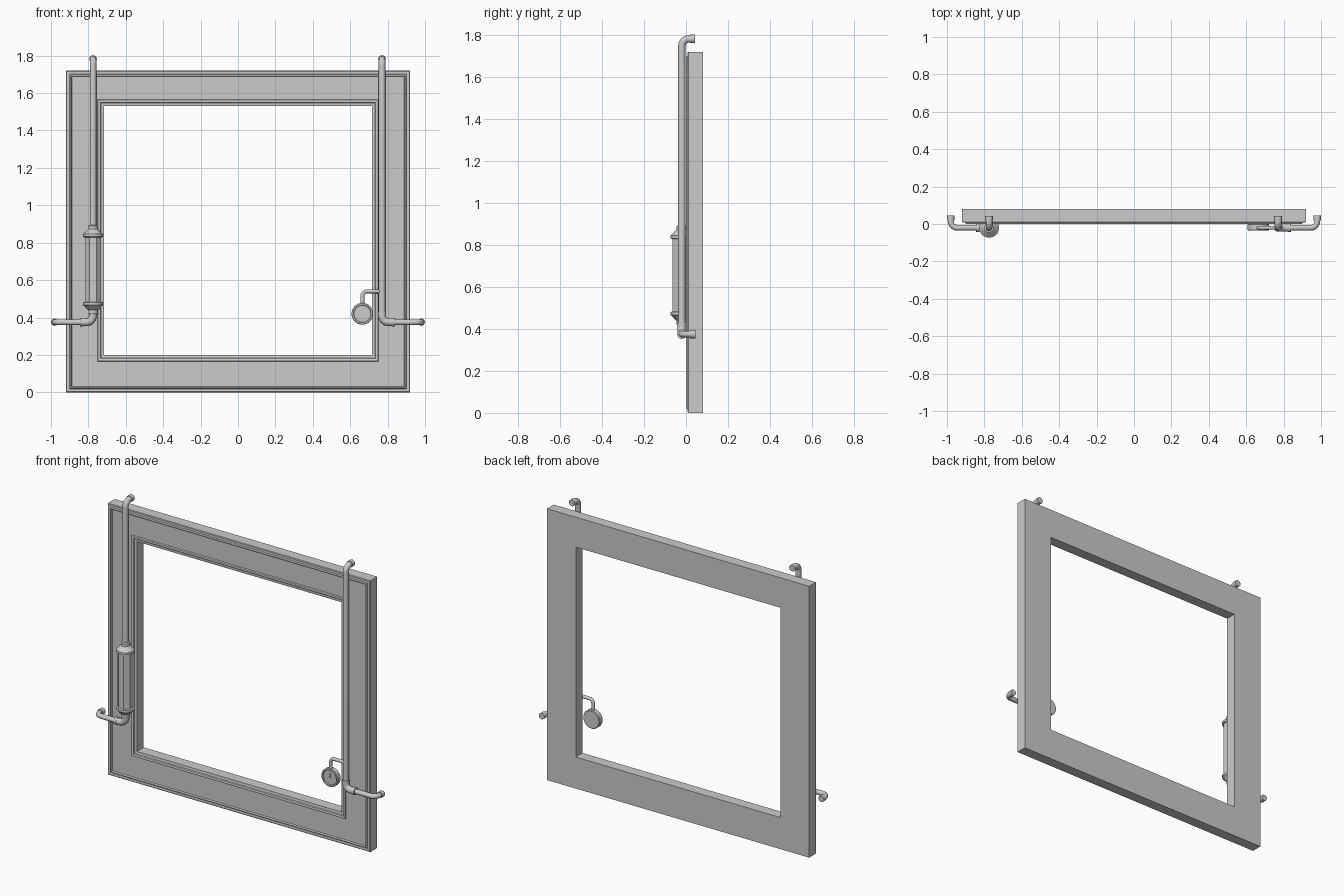
import bpy, bmesh, math
from mathutils import Vector, Matrix

if "Cube" in bpy.data.objects:
    bpy.data.objects.remove(bpy.data.objects["Cube"])


def finish(name, bm, smooth=True):
    bmesh.ops.recalc_face_normals(bm, faces=bm.faces)
    me = bpy.data.meshes.new(name)
    bm.to_mesh(me)
    bm.free()
    ob = bpy.data.objects.new(name, me)
    bpy.context.collection.objects.link(ob)
    if smooth:
        bpy.ops.object.select_all(action='DESELECT')
        ob.select_set(True)
        bpy.context.view_layer.objects.active = ob
        bpy.ops.object.shade_smooth_by_angle(angle=math.radians(35))
    return ob


def skin(bm, rings, caps=True):
    """Bridge consecutive vertex rings with quads."""
    n = len(rings[0])
    for a, b in zip(rings, rings[1:]):
        for i in range(n):
            j = (i + 1) % n
            bm.faces.new((a[i], a[j], b[j], b[i]))
    if caps:
        bm.faces.new(rings[0])
        bm.faces.new(rings[-1])


def tube(name, pts, r, bend=0.035, sides=16):
    """Pipe through pts with rounded corners."""
    pts = [Vector(p) for p in pts]
    path = [pts[0]]
    for a, p, b in zip(pts, pts[1:], pts[2:]):
        s, e = p + (a - p).normalized() * bend, p + (b - p).normalized() * bend
        centre = s + e - p
        for k in range(9):
            t = k / 8 * math.pi / 2
            path.append(centre + (s - centre) * math.cos(t) + (e - centre) * math.sin(t))
    path.append(pts[-1])
    bm, rings = bmesh.new(), []
    d = (path[1] - path[0]).normalized()
    u = d.orthogonal().normalized()
    for i, p in enumerate(path):
        nd = (path[min(i + 1, len(path) - 1)] - path[max(i - 1, 0)]).normalized()
        u = d.rotation_difference(nd) @ u
        d = nd
        v = d.cross(u)
        rings.append([bm.verts.new(p + r * (u * math.cos(a) + v * math.sin(a)))
                      for a in (2 * math.pi * k / sides for k in range(sides))])
    skin(bm, rings)
    return finish(name, bm)


def lathe(name, prof, loc, rot=None, sides=32, phase=0.0, smooth=True):
    """Turn (radius, height) points about local z."""
    bm = bmesh.new()
    rings = [[bm.verts.new((r * math.cos(phase + 2 * math.pi * k / sides),
                            r * math.sin(phase + 2 * math.pi * k / sides), h))
              for k in range(sides)] for r, h in prof]
    skin(bm, rings)
    bm.transform(Matrix.Translation(loc) @ (rot or Matrix.Identity(4)))
    return finish(name, bm, smooth)


# Moulded frame: rectangular loops given by offset and depth
OUT = (0.92, 0.0, 1.72)
INN = (0.717, 0.2, 1.53)
loops = [(OUT, -d, y) for d, y in [(0, .08), (0, .012), (.004, .008), (.018, .008), (.022, .001),
                                   (.028, .001), (.032, .010)]]
loops += [(INN, d, y) for d, y in [(.035, .010), (.032, .002), (.026, .001), (.019, .003),
                                   (.016, .010), (0, .012), (0, .08)]]
bm = bmesh.new()
rings = []
for (hx, z0, z1), o, y in loops:
    hx, z0, z1 = hx + o, z0 - o, z1 + o
    rings.append([bm.verts.new(c) for c in ((-hx, y, z0), (hx, y, z0), (hx, y, z1), (-hx, y, z1))])
skin(bm, rings + rings[:1], caps=False)
finish("window_frame", bm, smooth=False)

# Pipes, elbows and end collars on both sides
Y = -0.02
for side, s, px in (("left", -1, 0.775), ("right", 1, 0.77)):
    x, ex, zl, zt = s * px, s * 0.98, 0.375, 1.782
    tube(side + "_riser_pipe", [(x, Y, 0.41), (x, Y, zt), (x, 0.03, zt)], 0.0175)
    tube(side + "_lower_elbow", [(x, Y, 0.425), (x, Y, zl), (s * (px + 0.065), Y, zl)], 0.0205)
    tube(side + "_branch_pipe", [(s * (px + 0.04), Y, zl), (ex, Y, zl), (ex, 0.03, zl)], 0.0155)
    tube(side + "_upper_collar", [(x, 0.018, zt), (x, 0.044, zt)], 0.0205)
    tube(side + "_branch_collar", [(ex, 0.018, zl), (ex, 0.046, zl)], 0.0195)
    tube(side + "_elbow_collar_top", [(x, Y, 0.413), (x, Y, 0.432)], 0.0225)
    tube(side + "_elbow_collar_side", [(s * (px + 0.053), Y, zl), (s * (px + 0.07), Y, zl)], 0.0225)

# Steam cylinder: faceted body with a flared cap at each end
cx = -0.775
lathe("cylinder_body", [(0.047, 0.475), (0.047, 0.84)], (cx, Y, 0), sides=8,
      phase=math.pi / 8, smooth=False)
cap = [(0.046, 0.0), (0.053, 0.004), (0.053, 0.018), (0.047, 0.022), (0.036, 0.036),
       (0.026, 0.044), (0.026, 0.062), (0.018, 0.066)]
lathe("cylinder_top_cap", cap, (cx, Y, 0.828))
lathe("cylinder_bottom_cap", cap, (cx, Y, 0.484), Matrix.Rotation(math.pi, 4, 'X'))

# Pressure gauge with recessed dial, needle and feed pipe
gx, gz = 0.665, 0.42
to_front = Matrix.Rotation(math.pi / 2, 4, 'X')
lathe("gauge_case", [(0.054, 0), (0.058, 0.004), (0.058, 0.031), (0.055, 0.035),
                     (0.047, 0.035), (0.045, 0.028)], (gx, 0, gz), to_front)
lathe("gauge_hub", [(0.006, 0.027), (0.006, 0.032)], (gx, 0, gz), to_front, sides=12)
bm = bmesh.new()
bmesh.ops.create_cube(bm, size=1, matrix=Matrix.Translation((gx, -0.029, gz + 0.012))
                      @ Matrix.Diagonal((0.004, 0.003, 0.034, 1)))
finish("gauge_needle", bm, smooth=False)
tube("gauge_feed_pipe", [(gx, Y, gz + 0.05), (gx, Y, 0.54), (0.77, Y, 0.54)], 0.0105, bend=0.025)
